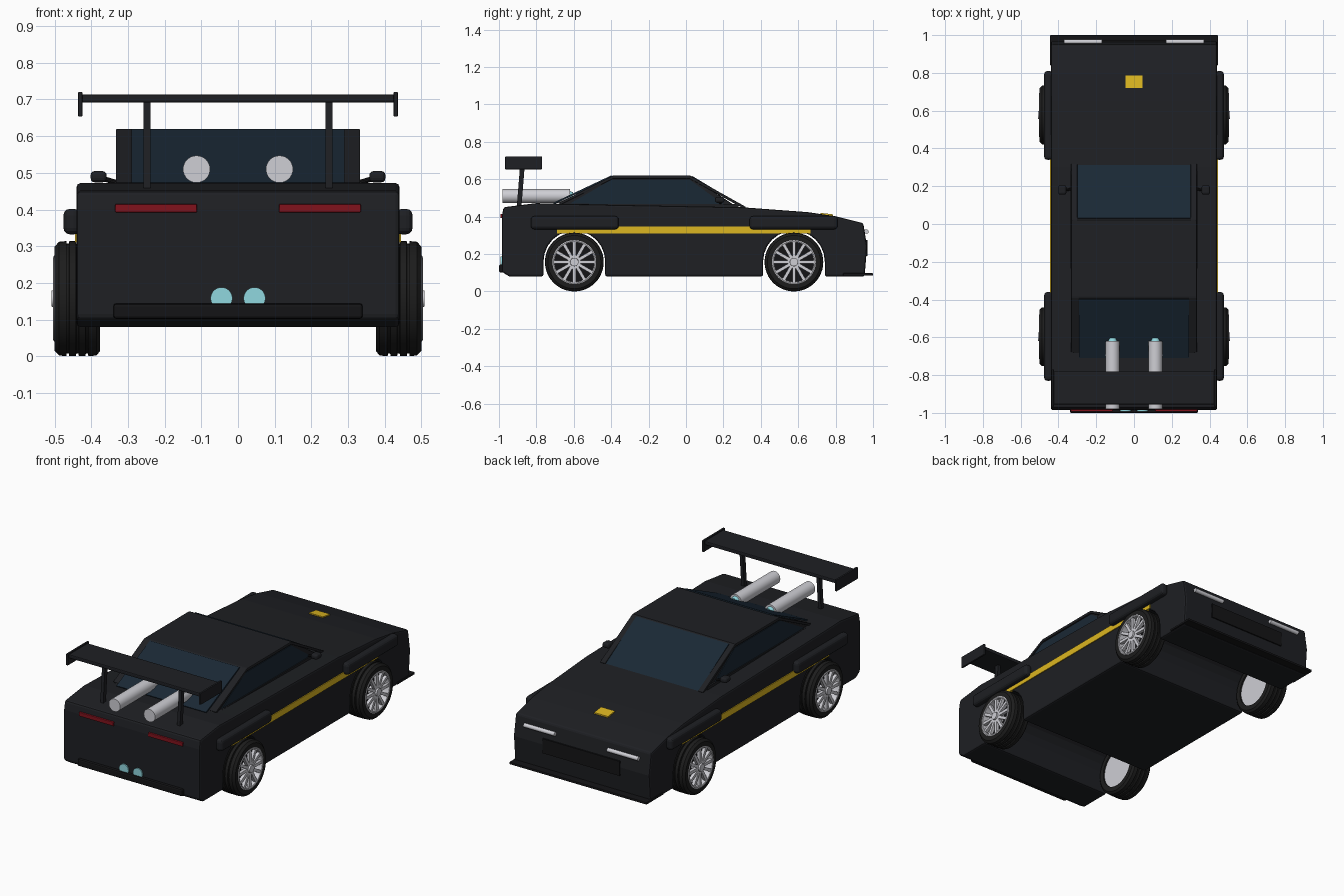
import bpy, bmesh
from math import pi, cos, sin
from mathutils import Matrix, Vector

if "Cube" in bpy.data.objects:
    bpy.data.objects.remove(bpy.data.objects["Cube"])


def material(name, r, g, b):
    m = bpy.data.materials.new(name)
    m.diffuse_color = (r, g, b, 1)
    m.use_nodes = True
    m.node_tree.nodes["Principled BSDF"].inputs["Base Color"].default_value = m.diffuse_color
    return m


BLACK = material("black_paint", .013, .014, .017)
TRIM = material("dark_trim", .007, .007, .008)
RUBBER = material("rubber", .012, .012, .012)
GLASS = material("glass", .010, .021, .035)
GOLD = material("gold", .72, .47, .015)
CHROME = material("chrome", .62, .62, .66)
CYAN = material("cyan", .28, .68, .74)
RED = material("red_lens", .22, .006, .012)


def finish(name, bm, mat, bevel=0, mirror=False, smooth=False, segments=2):
    bmesh.ops.recalc_face_normals(bm, faces=bm.faces)
    me = bpy.data.meshes.new(name)
    bm.to_mesh(me)
    bm.free()
    ob = bpy.data.objects.new(name, me)
    bpy.context.collection.objects.link(ob)
    me.materials.append(mat)
    if bevel:
        mod = ob.modifiers.new("bevel", 'BEVEL')
        mod.width, mod.segments = bevel, segments
        mod.limit_method, mod.angle_limit = 'ANGLE', .7
    if mirror:
        ob.modifiers.new("mirror", 'MIRROR').use_mirror_merge = False
    if smooth:
        bpy.ops.object.select_all(action='DESELECT')
        ob.select_set(True)
        bpy.context.view_layer.objects.active = ob
        bpy.ops.object.shade_smooth_by_angle(angle=.6)
    return ob


def slab(name, pts, x0, x1, mat, **kw):
    """Side profile of (y, z) points extruded from x0 to x1."""
    bm = bmesh.new()
    face = bm.faces.new([bm.verts.new((x0, y, z)) for y, z in pts])
    ext = bmesh.ops.extrude_face_region(bm, geom=[face])
    bmesh.ops.translate(bm, vec=(x1 - x0, 0, 0),
                        verts=[v for v in ext['geom'] if isinstance(v, bmesh.types.BMVert)])
    return finish(name, bm, mat, **kw)


def box(name, x, y, z, mat, **kw):
    pts = [(y[0], z[0]), (y[1], z[0]), (y[1], z[1]), (y[0], z[1])]
    return slab(name, pts, x[0], x[1], mat, **kw)


def rod(name, a, b, r, mat, r2=None, n=24, **kw):
    a, b = Vector(a), Vector(b)
    bm = bmesh.new()
    rot = (b - a).to_track_quat('Z', 'Y').to_matrix().to_4x4()
    bmesh.ops.create_cone(bm, cap_ends=True, segments=n, radius1=r, radius2=r2 or r,
                          depth=(b - a).length, matrix=Matrix.Translation((a + b) / 2) @ rot)
    return finish(name, bm, mat, smooth=True, **kw)


def lathe(name, pts, y, z, mat, n=48):
    """Closed ring of (x, radius) points spun about the axle line."""
    bm = bmesh.new()
    vs = [bm.verts.new((x, y, z + r)) for x, r in pts]
    es = [bm.edges.new((vs[i - 1], vs[i])) for i in range(len(vs))]
    bmesh.ops.spin(bm, geom=vs + es, cent=(0, y, z), axis=(1, 0, 0), angle=2 * pi,
                   steps=n, use_merge=True)
    bmesh.ops.remove_doubles(bm, verts=bm.verts, dist=.0002)
    return finish(name, bm, mat, mirror=True, smooth=True)


AXLES = {"rear": -.597, "front": .577}
WZ = .157


# Body with wheel arches cut through its whole width
def arch(cy, r=.165):
    pts = [(cy + r * cos(a), .16 + r * sin(a)) for a in [pi * i / 12 for i in range(12, -1, -1)]]
    return [(cy - r, .08)] + pts + [(cy + r, .08)]


outline = [(-.945, .08)] + arch(AXLES["rear"]) + arch(AXLES["front"]) + [
    (.955, .08), (.968, .24), (.948, .365), (.8, .402), (.65, .424), (.3, .45),
    (-.66, .468), (-.8, .472), (-.975, .45), (-.985, .40), (-.985, .105)]
slab("body", outline, -.44, .44, BLACK, bevel=.01)

# Cabin, roof and glazing
slab("cabin", [(-.72, .45), (-.40, .612), (.03, .612), (.29, .44)], -.325, .325, BLACK, bevel=.008)
slab("roof", [(-.41, .602), (-.39, .62), (.02, .62), (.045, .602)], -.333, .333, BLACK, bevel=.005)
slab("windscreen", [(.032, .618), (.315, .448), (.308, .442), (.027, .611)], -.3, .3, GLASS)
slab("rear_window", [(-.40, .62), (-.71, .474), (-.706, .466), (-.396, .612)], -.29, .29, GLASS)
slab("side_window", [(-.62, .47), (-.40, .597), (.02, .597), (.21, .46)], .324, .329, GLASS,
     mirror=True)
slab("front_pillar", [(.02, .62), (.32, .452), (.31, .442), (.01, .608)], .3, .333, BLACK,
     mirror=True, bevel=.003)
slab("rear_pillar", [(-.39, .62), (-.68, .474), (-.67, .464), (-.38, .608)], .29, .333, BLACK,
     mirror=True, bevel=.003)
box("window_sill", (.318, .335), (-.65, .28), (.45, .468), BLACK, mirror=True)

# Door mirrors
box("mirror", (.358, .402), (.155, .205), (.474, .505), BLACK, mirror=True, bevel=.012, segments=3)
rod("mirror_stalk", (.32, .185, .47), (.37, .18, .485), .007, TRIM, n=10, mirror=True)

# Fender flares, side stripe and bonnet plate
for end, (y0, y1) in {"rear": (-.83, -.36), "front": (.34, .81)}.items():
    box(end + "_flare", (.43, .476), (y0, y1), (.332, .402), BLACK, mirror=True, bevel=.018, segments=3)
box("side_stripe", (.43, .445), (-.69, .665), (.31, .347), GOLD, mirror=True)
slab("bonnet_plate", [(.72, .405), (.785, .397), (.785, .412), (.72, .42)], -.045, .045, GOLD)

# Nose: splitter, grille and headlights
box("front_splitter", (-.445, .445), (.84, 1.0), (.084, .098), TRIM, bevel=.004)
box("front_grille", (-.25, .25), (.94, .971), (.19, .275), TRIM)
rod("headlight", (.17, .965, .32), (.37, .965, .32), .012, CHROME, n=12, mirror=True)

# Tail: lights, bumper and exhausts
box("tail_light", (.112, .335), (-.993, -.97), (.392, .415), RED, mirror=True, bevel=.003)
box("rear_bumper", (-.34, .34), (-1.0, -.96), (.102, .144), TRIM, bevel=.008)
rod("exhaust", (.045, -.94, .158), (.045, -.992, .158), .03, CYAN, mirror=True)

# Large booster tubes over the boot
rod("booster_tube", (.113, -.98, .51), (.113, -.62, .51), .037, CHROME, n=32, mirror=True)
rod("booster_tip", (.113, -.625, .512), (.113, -.603, .512), .026, CYAN, r2=.018, mirror=True)

# Rear wing
box("wing_blade", (-.43, .43), (-.955, -.78), (.692, .714), BLACK, bevel=.005)
box("wing_endplate", (.424, .436), (-.967, -.77), (.653, .721), BLACK, mirror=True, bevel=.003)
slab("wing_post", [(-.905, .45), (-.88, .45), (-.86, .70), (-.885, .70)], .239, .258, BLACK,
     mirror=True)

# Wheels: grooved tyre, rim barrel, spokes and hub
for end, cy in AXLES.items():
    tyre = [(.376, .115), (.376, .143), (.386, .155)]
    for gx in (.412, .438, .464):
        tyre += [(gx - .004, .157), (gx - .003, .15), (gx + .003, .15), (gx + .004, .157)]
    tyre += [(.488, .155), (.5, .142), (.5, .112)]
    lathe(end + "_tyre", tyre, cy, WZ, RUBBER)
    lathe(end + "_rim", [(.385, .106), (.385, .117), (.502, .117), (.504, .112), (.502, .106)],
          cy, WZ, CHROME)
    rod(end + "_brake_disc", (.40, cy, WZ), (.455, cy, WZ), .107, TRIM, n=32, mirror=True)
    rod(end + "_inner_disc", (.385, cy, WZ), (.399, cy, WZ), .107, CHROME, n=32, mirror=True)
    rod(end + "_hub", (.45, cy, WZ), (.509, cy, WZ), .026, CHROME, r2=.022, mirror=True)
    bm = bmesh.new()
    for k in range(12):
        spin = Matrix.Translation((.49, cy, WZ)) @ Matrix.Rotation(k * pi / 6, 4, 'X')
        bmesh.ops.create_cube(bm, size=1, matrix=spin @ Matrix.Translation((0, 0, .065))
                              @ Matrix.Diagonal((.018, .017, .092, 1)))
    finish(end + "_spokes", bm, CHROME, mirror=True)
